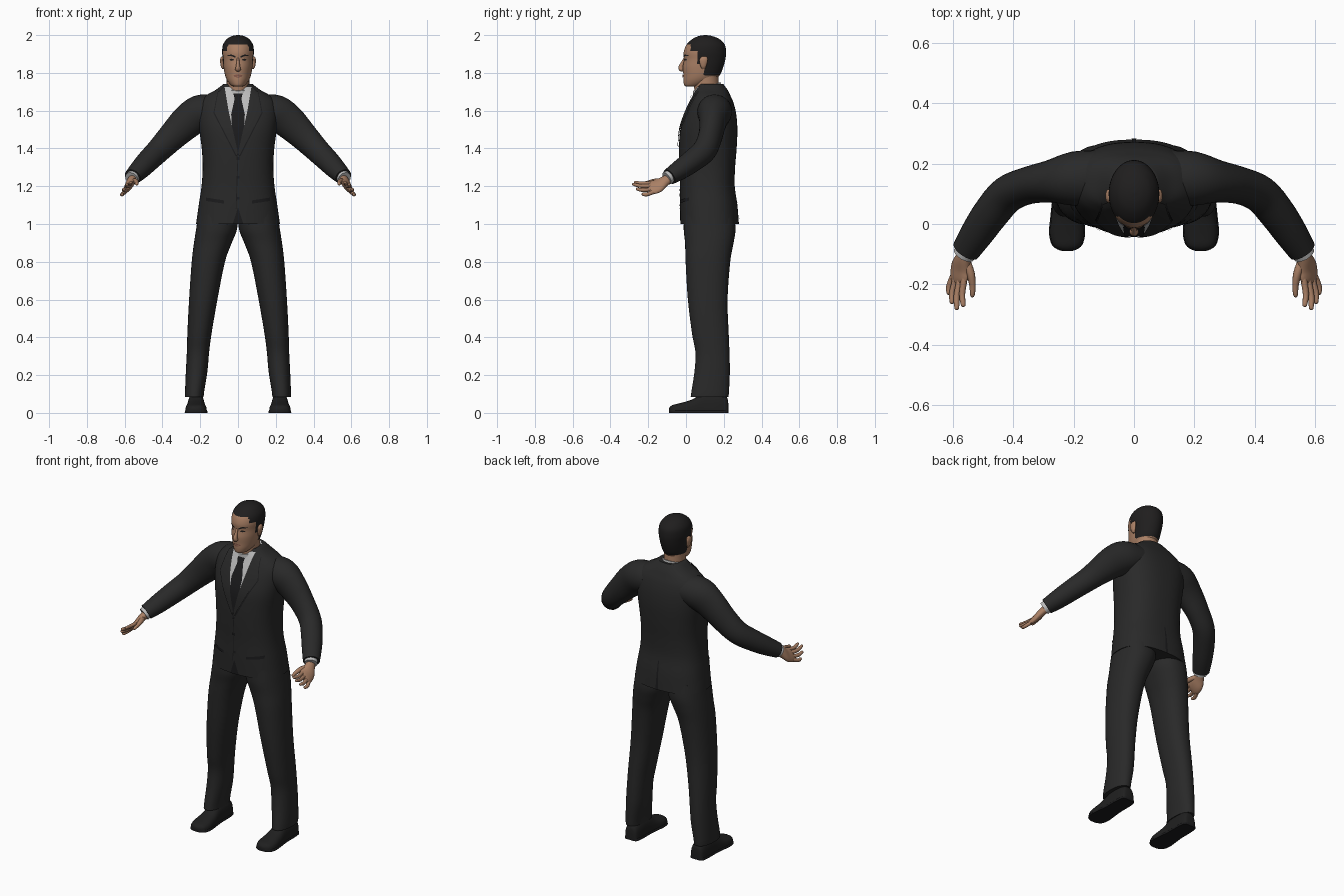
import bpy, math
from mathutils import Vector
from mathutils.bvhtree import BVHTree

if "Cube" in bpy.data.objects:
    bpy.data.objects.remove(bpy.data.objects["Cube"])


def mat(name, *rgb):
    m = bpy.data.materials.new(name)
    m.diffuse_color = (*rgb, 1)
    m.use_nodes = True
    m.node_tree.nodes["Principled BSDF"].inputs["Base Color"].default_value = m.diffuse_color
    return m


SUIT = mat("charcoal_suit", .022, .022, .022)
TIE = mat("black_tie", .011, .011, .012)
SHIRT = mat("light_grey_shirt", .5, .5, .5)
SKIN = mat("skin", .40, .215, .13)
LIP = mat("lip_brown", .24, .10, .07)
HAIR = mat("dark_hair", .014, .013, .013)
SHOE = mat("shoe_leather", .014, .014, .014)


def smooth_rows(rows, steps):
    """Catmull-Rom interpolation of station rows."""
    out = []
    for i in range(len(rows) - 1):
        quad = rows[max(i - 1, 0)], rows[i], rows[i + 1], rows[min(i + 2, len(rows) - 1)]
        for k in range(steps):
            t = k / steps
            out.append([.5 * (2 * b + (c - a) * t + (2 * a - 5 * b + 4 * c - d) * t * t
                              + (3 * b - a - 3 * c + d) * t ** 3) for a, b, c, d in zip(*quad)])
    return out + [list(rows[-1])]


def make(name, verts, faces, *mats):
    me = bpy.data.meshes.new(name)
    me.from_pydata([tuple(v) for v in verts], [], faces)
    for m in mats:
        me.materials.append(m)
    ob = bpy.data.objects.new(name, me)
    bpy.context.collection.objects.link(ob)
    bpy.ops.object.select_all(action='DESELECT')
    bpy.context.view_layer.objects.active = ob
    ob.select_set(True)
    bpy.ops.object.mode_set(mode='EDIT')
    bpy.ops.mesh.select_all(action='SELECT')
    bpy.ops.mesh.normals_make_consistent(inside=False)
    bpy.ops.object.mode_set(mode='OBJECT')
    bpy.ops.object.shade_smooth_by_angle(angle=math.radians(45))
    return ob


def skin_rings(name, rings, *mats):
    n = len(rings[0])
    faces = [(i * n + j, i * n + (j + 1) % n, (i + 1) * n + (j + 1) % n, (i + 1) * n + j)
             for i in range(len(rings) - 1) for j in range(n)]
    faces += [tuple(range(n)), tuple(range((len(rings) - 1) * n, len(rings) * n))]
    return make(name, [v for r in rings for v in r], faces, *mats)


def unit_ring(n, e):
    """Superellipse points; e below 1 is boxier."""
    out = []
    for j in range(n):
        c, s = math.cos(j * math.tau / n), math.sin(j * math.tau / n)
        out.append((math.copysign(abs(c) ** e, c), math.copysign(abs(s) ** e, s)))
    return out


def loft(name, rows, *mats, e=1, n=40, steps=5, s=1, tilt=0):
    """Rows: z, centre x, half width, front y, back y."""
    rings = [[Vector((s * (cx + hw * u), (f + b) / 2 + (b - f) / 2 * v,
                      z + tilt * ((b - f) / 2 * v))) for u, v in unit_ring(n, e)]
             for z, cx, hw, f, b in smooth_rows(rows, steps)]
    return skin_rings(name, rings, *mats)


def tube(name, rows, *mats, s=1, up=(0, 0, 1), n=20, steps=4):
    """Rows: x, y, z, radius along up, radius sideways."""
    rows, rings = smooth_rows(rows, steps), []
    for i, (x, y, z, ru, rs) in enumerate(rows):
        t = Vector(rows[min(i + 1, len(rows) - 1)][:3]) - Vector(rows[max(i - 1, 0)][:3])
        side = t.cross(Vector(up)).normalized()
        nrm = side.cross(t).normalized()
        ring = [Vector((x, y, z)) + side * rs * u + nrm * ru * v for u, v in unit_ring(n, 1)]
        rings.append([Vector((s * p.x, p.y, p.z)) for p in ring])
    return skin_rings(name, rings, *mats)


def tree(ob):
    return BVHTree.FromPolygons([v.co.copy() for v in ob.data.vertices],
                                [tuple(p.vertices) for p in ob.data.polygons])


def plate(name, bvh, a, b, m, off=.004, s=1, back=False, n=10):
    """Thin panel between two (x, z) polylines, laid on a surface."""
    d, verts = (-1 if back else 1), []
    a, b = smooth_lin(a, n), smooth_lin(b, n)
    for (x0, z0), (x1, z1) in zip(a, b):
        for k in range(n + 1):
            x, z = s * (x0 + (x1 - x0) * k / n), z0 + (z1 - z0) * k / n
            hit = bvh.ray_cast(Vector((x, -2 * d, z)), Vector((0, d, 0)))[0]
            verts.append((x, (hit.y if hit else .08) - d * off, z))
    w = n + 1
    faces = [(i * w + k, i * w + k + 1, (i + 1) * w + k + 1, (i + 1) * w + k)
             for i in range(len(a) - 1) for k in range(n)]
    ob = make(name, verts, faces, m)
    if ob.data.polygons[0].normal.y * d > 0:
        ob.data.flip_normals()
    return ob


def smooth_lin(pts, n):
    out = [tuple(p + (q - p) * k / n for p, q in zip(pts[i], pts[i + 1]))
           for i in range(len(pts) - 1) for k in range(n)]
    return out + [pts[-1]]


# Jacket body
jacket = loft("jacket", [
    (1.0, 0, .222, -.03, .28), (1.1, 0, .208, -.032, .272), (1.2, 0, .193, -.032, .258),
    (1.3, 0, .187, -.036, .26), (1.4, 0, .192, -.037, .268), (1.5, 0, .205, -.03, .272),
    (1.58, 0, .212, -.006, .266), (1.64, 0, .205, .02, .252), (1.68, 0, .170, .04, .235),
    (1.71, 0, .118, .052, .22), (1.74, 0, .078, .066, .198)], SUIT, e=.82, n=64)
jt = tree(jacket)

# Shirt front, tie and jacket details
plate("shirt_front", jt, [(-.073, 1.725), (-.055, 1.6), (-.003, 1.38)],
      [(.073, 1.725), (.055, 1.6), (.003, 1.38)], SHIRT, .003)
plate("tie", jt, [(-.016, 1.67), (-.036, 1.58), (-.03, 1.48), (-.003, 1.38)],
      [(.016, 1.67), (.036, 1.58), (.03, 1.48), (.003, 1.38)], TIE, .006)
plate("tie_knot", jt, [(-.024, 1.69), (-.014, 1.645)], [(.024, 1.69), (.014, 1.645)], TIE, .012)
plate("front_edge_seam", jt, [(-.002, 1.38), (-.012, 1.08)], [(.002, 1.38), (-.008, 1.08)], TIE)
plate("front_cutaway", jt, [(-.001, 1.085), (-.028, 1.001)], [(.001, 1.085), (.028, 1.001)], TIE)
plate("back_vent", jt, [(-.003, 1.17), (-.008, 1.001)], [(.003, 1.17), (.008, 1.001)], TIE, back=True)
for z in (1.13, 1.24, 1.34):
    plate("jacket_button", jt, [(-.008, z), (-.008, z + .014)], [(.008, z), (.008, z + .014)],
          TIE, .006, n=2)
for s, side in ((1, "left_"), (-1, "right_")):
    plate(side + "lapel", jt, [(.072, 1.73), (.05, 1.6), (.001, 1.38)],
          [(.105, 1.70), (.125, 1.59), (.006, 1.36)], SUIT, .008, s)
    plate(side + "lapel_shadow", jt, [(.105, 1.70), (.125, 1.59), (.006, 1.36)],
          [(.108, 1.70), (.130, 1.588), (.010, 1.355)], TIE, .003, s)
    plate(side + "pocket_flap", jt, [(.075, 1.125), (.17, 1.14)], [(.075, 1.108), (.17, 1.122)],
          TIE, .005, s)

# Neck and shirt collar
loft("neck", [(1.62, 0, .062, .05, .18), (1.70, 0, .06, .045, .175), (1.76, 0, .06, .04, .172),
              (1.81, 0, .062, .04, .17)], SKIN)
loft("shirt_collar", [(1.66, 0, .082, .03, .195), (1.70, 0, .074, .036, .188),
                      (1.728, 0, .067, .038, .182)], SHIRT, tilt=.32)

# Head, with hair coloured by height and depth
head = loft("head", [
    (1.728, 0, .022, .0, .06), (1.736, 0, .038, -.01, .1), (1.76, 0, .057, -.014, .15),
    (1.79, 0, .069, -.014, .18), (1.83, 0, .076, -.016, .197), (1.87, 0, .080, -.011, .208),
    (1.91, 0, .084, -.012, .212), (1.95, 0, .079, .003, .205), (1.98, 0, .058, .035, .175),
    (1.995, 0, .031, .068, .138), (2.0, 0, .004, .1, .108)], SKIN, HAIR, n=72, steps=7)
for p in head.data.polygons:
    y, z = p.center.y, p.center.z
    line = 1.948 if y < .025 else 1.915 if y < .06 else 1.85 if y < .095 else 1.785
    p.material_index = int(z > line)
ht = tree(head)
tube("nose", [(0, -.008, 1.878, .005, .006), (0, -.018, 1.855, .008, .008),
              (0, -.027, 1.83, .013, .012), (0, -.024, 1.818, .012, .015),
              (0, -.014, 1.811, .004, .008)], SKIN, up=(0, -1, 0))
plate("upper_lip", ht, [(-.026, 1.787), (0, 1.793), (.026, 1.787)],
      [(-.026, 1.785), (0, 1.784), (.026, 1.785)], LIP, .004)
plate("lower_lip", ht, [(-.022, 1.783), (0, 1.782), (.022, 1.783)],
      [(-.02, 1.78), (0, 1.773), (.02, 1.78)], LIP, .004)
for s, side in ((1, "left_"), (-1, "right_")):
    plate(side + "eyebrow", ht, [(.014, 1.889), (.036, 1.898), (.058, 1.892)],
          [(.014, 1.880), (.036, 1.889), (.058, 1.889)], HAIR, .004, s)
    plate(side + "eye", ht, [(.02, 1.870), (.033, 1.876), (.046, 1.870)],
          [(.02, 1.868), (.033, 1.864), (.046, 1.868)], HAIR, .003, s)
    loft(side + "ear", [(1.82, .078, .004, .085, .1), (1.835, .082, .009, .077, .107),
                        (1.865, .085, .010, .07, .115), (1.882, .084, .007, .078, .112),
                        (1.888, .082, .002, .09, .103)], SKIN, n=16, s=s)

    # Sleeve and shirt cuff
    tube(side + "sleeve", [
        (.12, .155, 1.60, .085, .09), (.20, .150, 1.588, .095, .09), (.27, .142, 1.54, .09, .072),
        (.35, .128, 1.462, .076, .062), (.42, .098, 1.39, .066, .062), (.475, .035, 1.335, .06, .06),
        (.52, -.03, 1.288, .053, .055), (.558, -.088, 1.25, .043, .047)], SUIT, s=s, n=28)
    tube(side + "shirt_cuff", [(.54, -.06, 1.268, .036, .036), (.564, -.102, 1.241, .036, .037)],
         SHIRT, s=s)

    # Hand: palm, fingers and thumb
    up = (.62, 0, -.78)
    tube(side + "palm", [
        (.552, -.08, 1.247, .025, .022), (.566, -.115, 1.226, .031, .022),
        (.576, -.15, 1.202, .043, .019), (.581, -.18, 1.193, .043, .015),
        (.583, -.20, 1.192, .036, .008)], SKIN, s=s, up=up)
    tips = {"index": (.566, -.275, 1.222), "middle": (.588, -.285, 1.212),
            "ring": (.604, -.265, 1.186), "little": (.613, -.235, 1.158)}
    for i, (f, tip) in enumerate(tips.items()):
        k = (i - 1.5) * .021
        base = Vector((.581 + .62 * k, -.175, 1.193 - .78 * k))
        tip = Vector(tip)
        mid = base.lerp(tip, .55) + Vector((.006, 0, -.006))
        near = mid.lerp(tip, .85)
        tube(side + f + "_finger", [(*base, .011, .011), (*mid, .0105, .010),
                                    (*near, .008, .008), (*tip, .002, .002)], SKIN, s=s, up=up, n=12)
    tube(side + "thumb", [(.558, -.12, 1.228, .014, .015), (.542, -.165, 1.226, .014, .014),
                          (.536, -.205, 1.218, .011, .010), (.536, -.235, 1.212, .008, .008),
                          (.537, -.243, 1.210, .002, .002)], SKIN, s=s, up=up, n=12)

    # Trouser leg
    loft(side + "trouser_leg", [
        (.085, .231, .049, .025, .225), (.12, .229, .051, .03, .228), (.22, .219, .057, .045, .232),
        (.32, .212, .059, .05, .230), (.42, .204, .064, .032, .226), (.6, .184, .075, .01, .22),
        (.8, .157, .088, -.002, .234), (.9, .133, .100, -.005, .252), (.97, .114, .108, -.012, .262),
        (1.05, .105, .105, -.01, .255)], SUIT, e=.9, s=s)

    # Shoe: domed upper on a flat base, plus sole and heel
    rows = smooth_rows([(.224, .02, .05), (.215, .038, .085), (.17, .045, .105), (.09, .046, .102),
                        (.03, .052, .07), (-.03, .057, .052), (-.07, .047, .042), (-.086, .025, .03),
                        (-.09, .008, .02)], 4)
    for part, lo, grow, m in (("shoe", .012, 0, SHOE), ("sole", 0, .003, TIE)):
        rings = []
        for y, hw, h in rows:
            top = h if part == "shoe" else .016
            rings.append([Vector((s * (.222 + (hw + grow) * u), y, lo + (top - lo) * max(v, 0)))
                          for u, v in unit_ring(24, .75 if part == "shoe" else .4)])
        skin_rings(side + part, rings, m)
